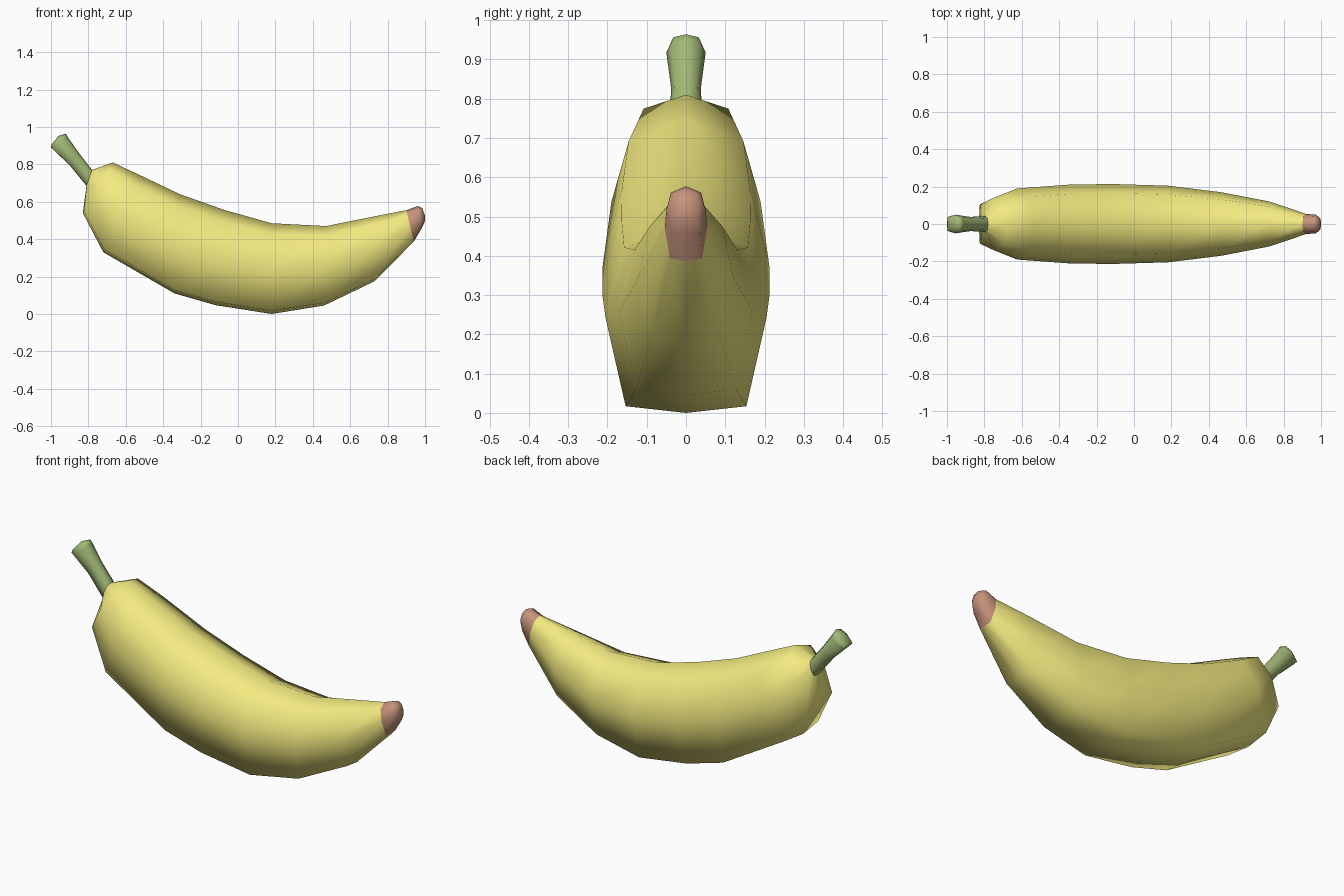
import bpy, bmesh
from mathutils import Vector

if "Cube" in bpy.data.objects:
    bpy.data.objects.remove(bpy.data.objects["Cube"])

# Eight-sided section: (sideways factor, factor along the top/bottom axis)
SECTION = [(0, 1), (0.77, 0.74), (1, 0), (0.75, -0.93),
           (0, -1), (-0.75, -0.93), (-1, 0), (-0.77, 0.74)]


def material(name, color):
    m = bpy.data.materials.new(name)
    m.diffuse_color = (*color, 1)
    m.use_nodes = True
    m.node_tree.nodes["Principled BSDF"].inputs["Base Color"].default_value = m.diffuse_color
    return m


def loft(name, rings, mat, cap=None):
    """Skin rings given as (top x, top z, bottom x, bottom z, half width)."""
    bm = bmesh.new()
    loops = []
    for tx, tz, bx, bz, w in rings:
        top, bottom = Vector((tx, 0, tz)), Vector((bx, 0, bz))
        mid, half = (top + bottom) / 2, (top - bottom) / 2
        loops.append([bm.verts.new(mid + half * v + Vector((0, w * u, 0)))
                      for u, v in SECTION])
    n = len(SECTION)
    for a, b in zip(loops, loops[1:]):
        for i in range(n):
            j = (i + 1) % n
            bm.faces.new((a[i], a[j], b[j], b[i]))
    if cap:
        tip = bm.verts.new((cap[0], 0, cap[1]))
        for i in range(n):
            bm.faces.new((loops[-1][i], loops[-1][(i + 1) % n], tip))
    bmesh.ops.recalc_face_normals(bm, faces=bm.faces)
    # Make sure the skin faces outward from the centre of its first ring
    center = sum((v.co for v in loops[0] + loops[1]), Vector()) / (2 * n)
    f = loops[0][2].link_faces[0]
    if f.normal.dot(f.calc_center_median() - center) < 0:
        bmesh.ops.reverse_faces(bm, faces=bm.faces)
    me = bpy.data.meshes.new(name)
    bm.to_mesh(me)
    bm.free()
    me.materials.append(mat)
    me.shade_smooth()
    ob = bpy.data.objects.new(name, me)
    bpy.context.collection.objects.link(ob)
    return ob


# Rings shared between neighbouring parts
stem_joint = (-0.78, 0.77, -0.81, 0.685, 0.042)
tip_joint = (0.90, 0.555, 0.94, 0.387, 0.054)

# Curved fruit
loft("banana_body", [
    stem_joint,
    (-0.67, 0.81, -0.83, 0.54, 0.14),
    (-0.53, 0.745, -0.72, 0.33, 0.19),
    (-0.31, 0.64, -0.34, 0.11, 0.212),
    (-0.07, 0.555, -0.12, 0.047, 0.213),
    (0.18, 0.485, 0.18, 0.0, 0.205),
    (0.47, 0.47, 0.46, 0.045, 0.17),
    (0.72, 0.52, 0.73, 0.175, 0.12),
    tip_joint,
], material("yellow_peel", (0.90, 0.83, 0.22)))

# Green stalk
loft("stem", [
    stem_joint,
    (-0.85, 0.86, -0.90, 0.795, 0.038),
    (-0.91, 0.945, -1.0, 0.89, 0.05),
    (-0.92, 0.964, -0.997, 0.906, 0.042),
], material("green_stem", (0.36, 0.48, 0.18)), cap=(-0.96, 0.952))

# Brown blossom end
loft("blossom_tip", [
    tip_joint,
    (0.962, 0.577, 0.98, 0.455, 0.05),
    (0.985, 0.566, 0.998, 0.49, 0.035),
], material("brown_tip", (0.56, 0.29, 0.20)), cap=(1.0, 0.525))
